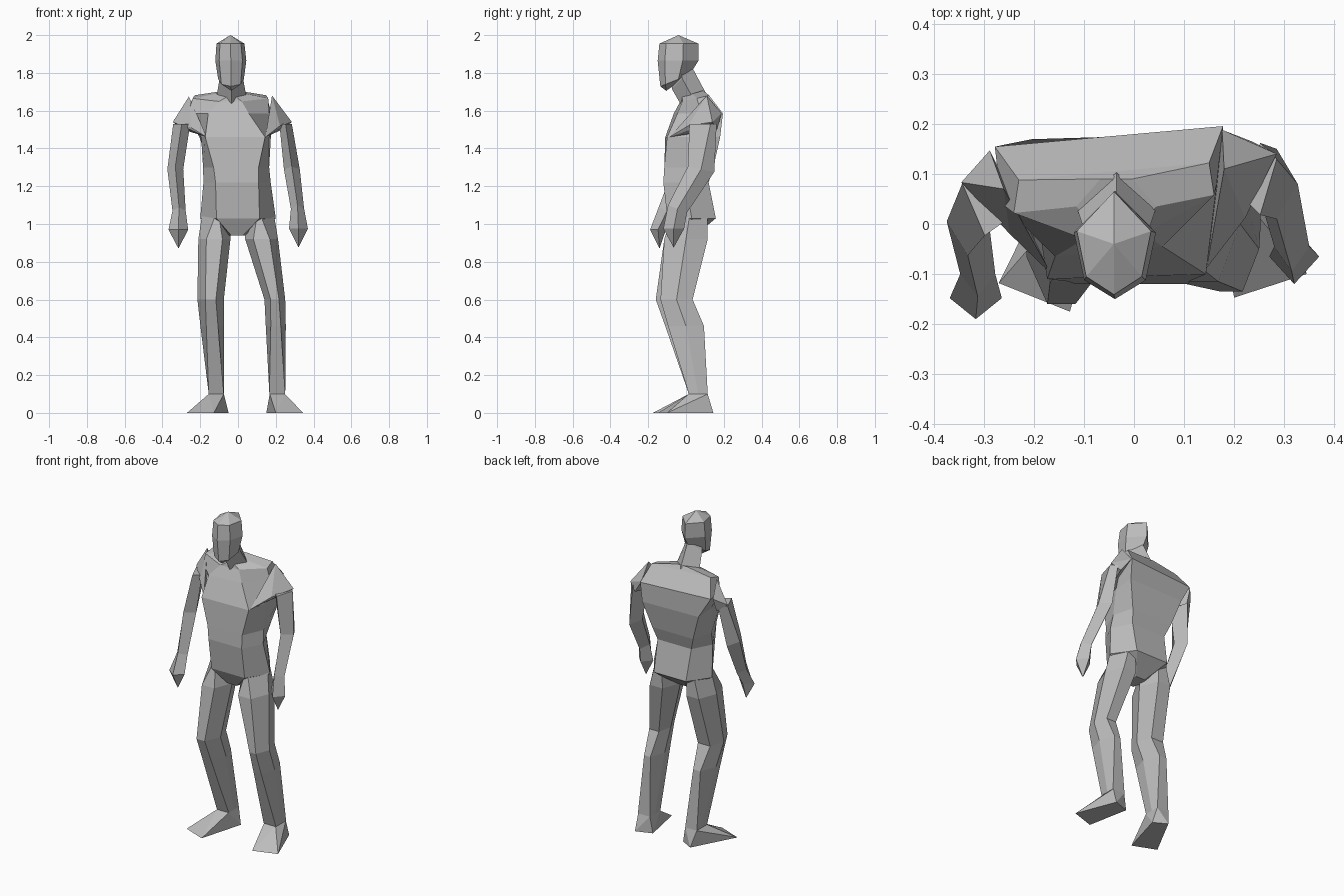
import bpy, bmesh

if "Cube" in bpy.data.objects:
    bpy.data.objects.remove(bpy.data.objects["Cube"], do_unlink=True)

GREY = (0.5, 0.5, 0.5, 1)
grey = bpy.data.materials.new("plain grey")
grey.use_nodes = True
grey.diffuse_color = GREY
grey.node_tree.nodes["Principled BSDF"].inputs["Base Color"].default_value = GREY

# Unit cross-sections, counter-clockwise seen from above
DIAMOND = [(0, -1), (1, 0), (0, 1), (-1, 0)]
HEXAGON = [(-1, -1), (1, -1), (1, 0), (1, 1), (-1, 1), (-1, 0)]
SKULL = [(0, -1), (.75, -.65), (1, .23), (0, 1), (-1, .23), (-.75, -.65)]


def finish(name, bm):
    bmesh.ops.recalc_face_normals(bm, faces=bm.faces)
    mesh = bpy.data.meshes.new(name)
    bm.to_mesh(mesh)
    bm.free()
    mesh.materials.append(grey)
    obj = bpy.data.objects.new(name, mesh)
    bpy.context.collection.objects.link(obj)
    return obj


def section(profile, x, y, z, w, d, slope=0, front=1, back=1, twist=0):
    """Place a profile; front and back scale the width of those corners."""
    points = []
    for u, v in profile:
        px = w * u * (front if v < -.9 else back if v > .9 else 1)
        points.append((x + px, y + d * v + twist * px, z + slope * d * v))
    return points


def loft(name, profile, rings, start=None, end=None):
    """Skin the sections; each end is a cap, or a point when one is given."""
    bm = bmesh.new()
    loops = [[bm.verts.new(p) for p in section(profile, *r)] for r in rings]
    n = len(profile)
    for low, high in zip(loops, loops[1:]):
        for i in range(n):
            j = (i + 1) % n
            bm.faces.new((low[i], low[j], high[j], high[i]))
    for loop, point in ((loops[0], start), (loops[-1], end)):
        if point is None:
            bm.faces.new(loop)
        else:
            tip = bm.verts.new(point)
            for i in range(n):
                bm.faces.new((loop[i], loop[(i + 1) % n], tip))
    return finish(name, bm)


def hull(name, points):
    """Faceted solid around a few corner points."""
    bm = bmesh.new()
    for p in points:
        bm.verts.new(p)
    bmesh.ops.convex_hull(bm, input=bm.verts)
    return finish(name, bm)


def foot(name, sole, ankle):
    """Wedge between the flat sole and the square ankle."""
    x, y = ankle
    top = [(x + .04 * u, y + .05 * v, .1) for u in (-1, 1) for v in (-1, 1)]
    return hull(name, [(px, py, 0) for px, py in sole] + top)


# Torso, from crotch to collar
loft("torso", HEXAGON, [
    (-.005, 0, .94, .045, .05, 0, .7, .7),
    (0, .03, 1.03, .2, .128, 0, .57, .55),
    (-.005, 0, 1.22, .178, .12, 0, .64, .65),
    (-.01, .015, 1.3, .175, .13, 0, .68, .8),
    (-.015, .035, 1.46, .18, .14, 0, .88, 1.05, .03),
    (-.05, .06, 1.585, .215, .115, 0, .5, 1.06, .09),
    (-.04, .04, 1.665, .2, .065, .25, .3, .95, .09),
    (-.035, .035, 1.69, .08, .055, .3, .3, .4),
])

# Neck and head
loft("neck", DIAMOND, [
    (-.035, .035, 1.6, .07, .05),
    (-.035, .035, 1.67, .08, .068, .4),
    (-.035, -.02, 1.77, .062, .055, 1),
    (-.035, -.03, 1.84, .05, .05),
])
loft("head", SKULL, [
    (-.037, -.058, 1.76, .068, .078, .4),
    (-.038, -.042, 1.865, .082, .108),
    (-.04, -.038, 1.955, .074, .103),
], start=(-.035, -.105, 1.705), end=(-.04, -.04, 2))

# Shoulders, joining chest, back and upper arm
hull("left_shoulder", [
    (.18, .11, 1.68), (.176, .188, 1.585), (.145, -.088, 1.46),
    (.222, .012, 1.52), (.285, .14, 1.54), (.235, .165, 1.5)])
hull("right_shoulder", [
    (-.26, .07, 1.675), (-.288, .147, 1.585), (-.165, -.1, 1.46),
    (-.248, -.02, 1.51), (-.345, .083, 1.54), (-.29, .115, 1.5)])

# Arms, from shoulder to fingertips
loft("left_arm", DIAMOND, [
    (.252, .09, 1.53, .033, .072, 0, 1, 1, 1.2),
    (.285, .08, 1.29, .042, .07, -.2),
    (.315, -.045, 1.08, .035, .05, -.4),
    (.32, -.065, .975, .05, .055),
], end=(.32, -.065, .875))
loft("right_arm", DIAMOND, [
    (-.298, .045, 1.53, .045, .068, 0, 1, 1, -.8),
    (-.332, .005, 1.29, .042, .068, -.2),
    (-.312, -.1, 1.07, .035, .045, -.4),
    (-.316, -.148, .97, .052, .042),
], end=(-.315, -.14, .87))

# Legs, from hip to ankle
loft("left_leg", HEXAGON, [
    (.11, .02, 1.05, .08, .095, 0, .1, .3),
    (.125, 0, .92, .087, .115, 0, .5, .5),
    (.195, -.05, .6, .055, .085, 0, .4, .6),
    (.2, 0, .46, .053, .095, 0, .5, .4),
    (.208, .065, .1, .042, .05),
])
loft("right_leg", HEXAGON, [
    (-.11, .02, 1.05, .08, .095, 0, .1, .3),
    (-.125, 0, .92, .085, .115, 0, .5, .5),
    (-.145, -.065, .6, .07, .095, 0, .4, .6),
    (-.137, -.01, .46, .062, .1, 0, .5, .4),
    (-.115, .065, .1, .04, .05),
])

# Feet
foot("left_foot", [(.2, -.147), (.345, -.1), (.25, .145), (.15, .11)], (.208, .065))
foot("right_foot", [(-.27, -.118), (-.128, -.175), (-.05, .1), (-.13, .145)], (-.115, .065))
